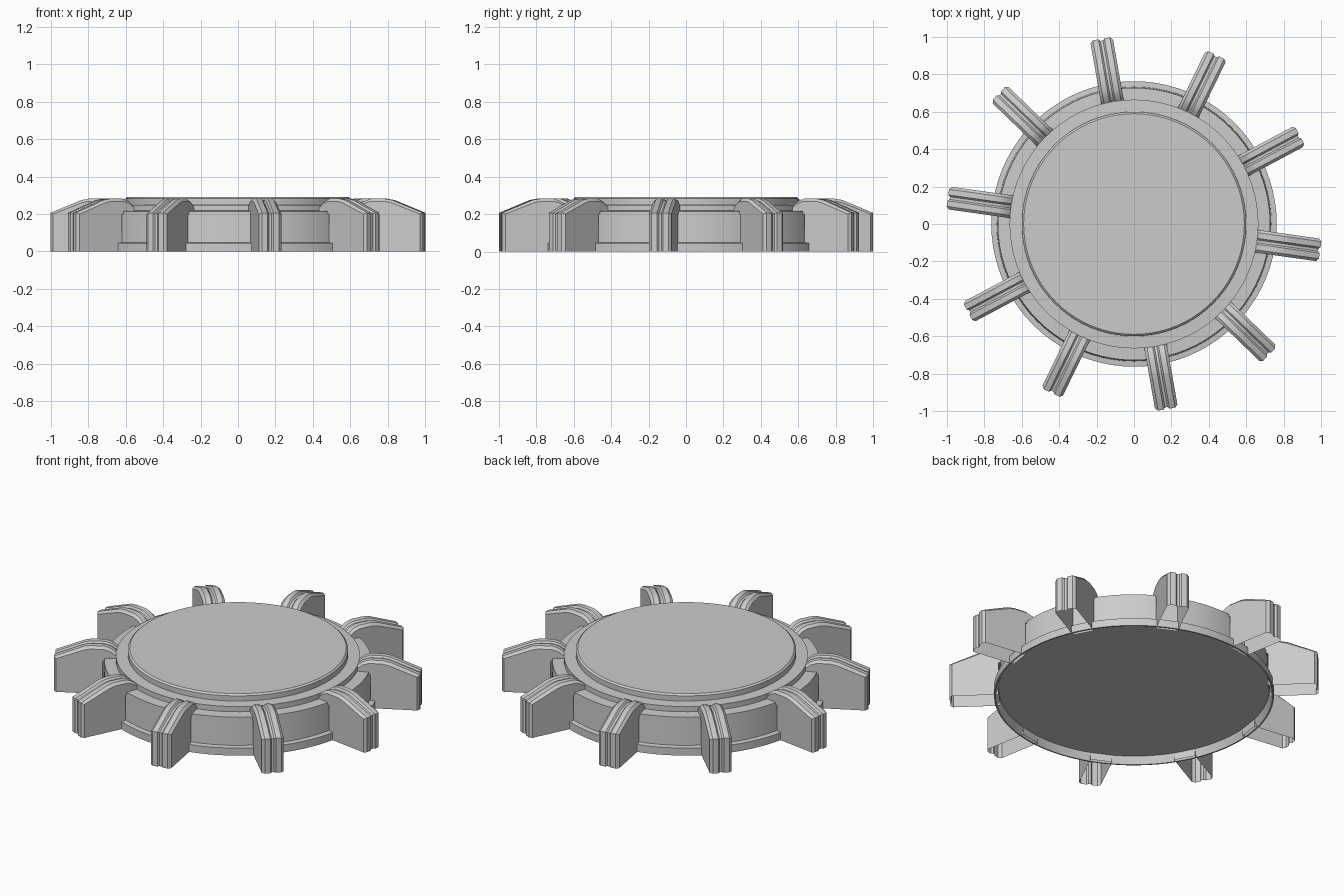
import bpy, bmesh
from math import sin, cos, pi, radians

if "Cube" in bpy.data.objects:
    bpy.data.objects.remove(bpy.data.objects["Cube"])


def make_object(name, bm):
    mesh = bpy.data.meshes.new(name)
    bm.to_mesh(mesh)
    bm.free()
    ob = bpy.data.objects.new(name, mesh)
    bpy.context.collection.objects.link(ob)
    bpy.ops.object.select_all(action='DESELECT')
    ob.select_set(True)
    bpy.context.view_layer.objects.active = ob
    bpy.ops.object.shade_smooth_by_angle(angle=radians(25))
    return ob


# Stepped round body with a recessed underside, turned from (radius, height)
def make_body():
    profile = [(0.738, 0.044), (0.755, 0), (0.763, 0), (0.763, 0.045), (0.734, 0.048),
               (0.728, 0.215), (0.665, 0.218), (0.665, 0.249),
               (0.6, 0.252), (0.6, 0.283), (0.59, 0.292)]
    n = 80
    bm = bmesh.new()
    rings = [[bm.verts.new((r * cos(2 * pi * i / n), r * sin(2 * pi * i / n), z))
              for i in range(n)] for r, z in profile]
    for a, b in zip(rings, rings[1:]):
        for i in range(n):
            j = (i + 1) % n
            bm.faces.new((a[i], a[j], b[j], b[i]))
    bm.faces.new(rings[-1])
    bm.faces.new(rings[0][::-1])
    return make_object("body", bm)


# Radial fin, open underneath, with chamfered edges and a narrow central groove
def make_fin(index, angle):
    section = [(-0.061, 0.014), (-0.046, 0), (-0.016, 0), (-0.007, 0.010),
               (0.007, 0.010), (0.016, 0), (0.046, 0), (0.061, 0.014)]
    bm = bmesh.new()
    rows = []
    for t, d in section:
        outline = [(1.005 - d, 0), (1.005 - d, 0.207 - d * 0.5),
                   (0.84 - d * 0.4, 0.275 - d), (0.80, 0.282 - d), (0.725, 0.282 - d),
                   (0.69, 0.27 - d), (0.655, 0.243 - d), (0.655, 0.21),
                   (0.735, 0.2), (0.735, 0)]
        rows.append([bm.verts.new((r * cos(angle) - t * sin(angle),
                                   r * sin(angle) + t * cos(angle), z))
                     for r, z in outline])
    for a, b in zip(rows, rows[1:]):
        for i in range(len(a) - 1):
            bm.faces.new((a[i], b[i], b[i + 1], a[i + 1]))
    bm.faces.new(rows[0])
    bm.faces.new(rows[-1][::-1])
    return make_object(f"fin_{index + 1}", bm)


make_body()
for k in range(10):
    make_fin(k, radians(-8 + 36 * k))
